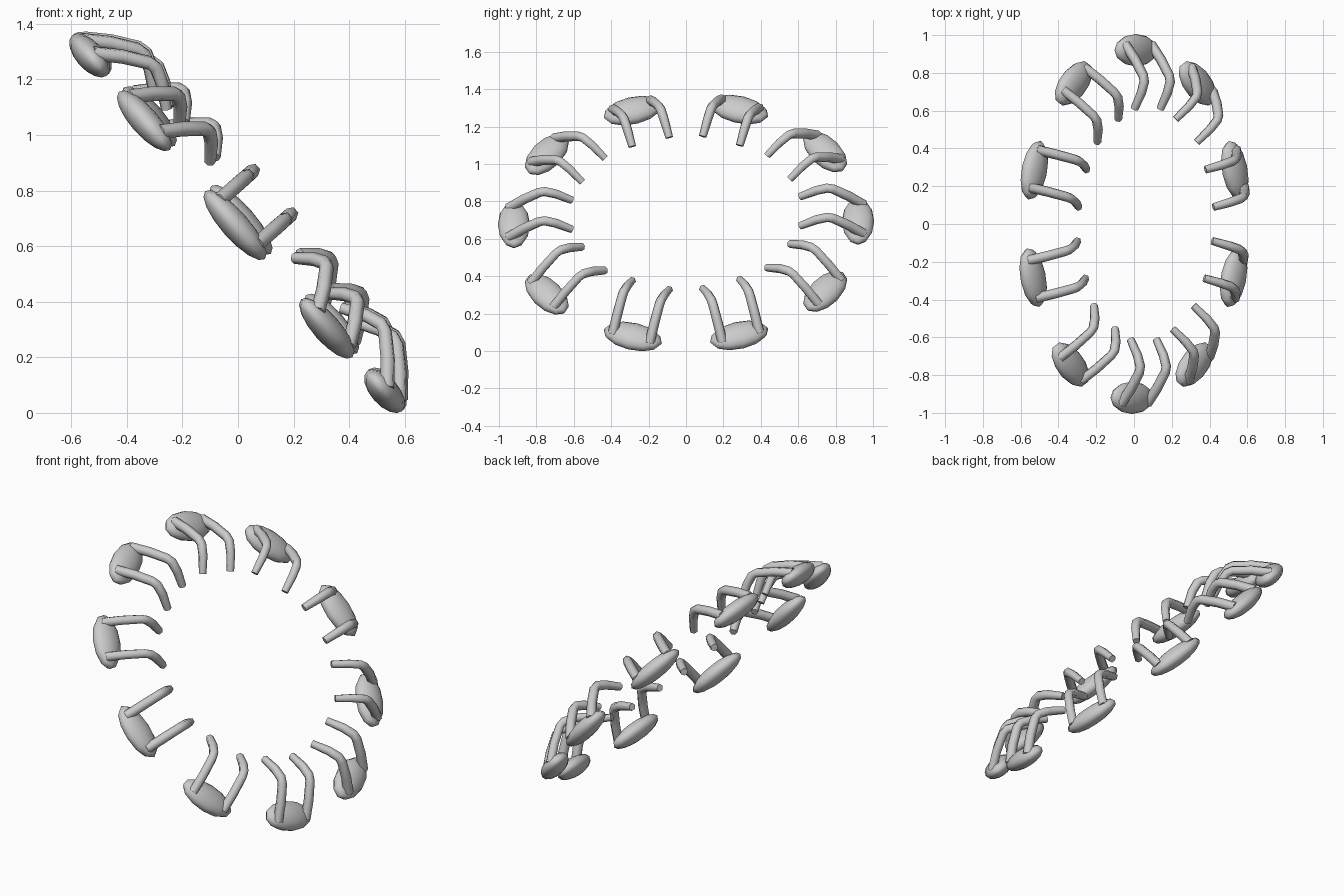
import bpy, bmesh, math
from mathutils import Vector, Matrix

if "Cube" in bpy.data.objects:
    bpy.data.objects.remove(bpy.data.objects["Cube"])

COUNT = 10
RU, RY = 0.845, 0.92                      # ring radii along the slope and along y
U = Vector((-0.66, 0, 0.751)).normalized()  # uphill direction of the ring plane
N = Vector((U.z, 0, -U.x))                # ring plane normal
Y = Vector((0, 1, 0.0))
CENTRE = Vector((0, 0, 0.685))


def body_mesh():
    # flattened pebble, long axis along the ring tangent (local y)
    bm = bmesh.new()
    bmesh.ops.create_uvsphere(bm, u_segments=12, v_segments=8, radius=1)
    bmesh.ops.scale(bm, vec=(0.086, 0.163, 0.05), verts=bm.verts)
    me = bpy.data.meshes.new("body")
    bm.to_mesh(me)
    bm.free()
    me.shade_smooth()
    return me


def leg_mesh():
    # bent six-sided tube: local x points inward, z along the ring normal
    path = [(-0.03, 0.015), (0.05, 0.085), (0.135, 0.143), (0.165, 0.15),
            (0.225, 0.13), (0.31, 0.08)]
    radii = [0.027, 0.027, 0.026, 0.026, 0.025, 0.021]
    bm = bmesh.new()
    rings = []
    for i, (x, z) in enumerate(path):
        a, b = path[max(i - 1, 0)], path[min(i + 1, len(path) - 1)]
        d = Vector((b[0] - a[0], 0, b[1] - a[1])).normalized()
        side, up = Vector((0, 1, 0)), Vector((-d.z, 0, d.x))
        ring = []
        for k in range(6):
            t = k * math.tau / 6
            ring.append(bm.verts.new(Vector((x, 0, z)) + radii[i] *
                                     (side * math.cos(t) + up * math.sin(t))))
        rings.append(ring)
    for r0, r1 in zip(rings, rings[1:]):
        for k in range(6):
            bm.faces.new((r0[k], r0[(k + 1) % 6], r1[(k + 1) % 6], r1[k]))
    bm.faces.new(rings[0])
    bm.faces.new(rings[-1])
    bmesh.ops.recalc_face_normals(bm, faces=bm.faces)
    me = bpy.data.meshes.new("leg")
    bm.to_mesh(me)
    bm.free()
    me.shade_smooth()
    me.set_sharp_from_angle(angle=math.radians(62))
    return me


def add(name, mesh, matrix):
    ob = bpy.data.objects.new(name, mesh)
    bpy.context.collection.objects.link(ob)
    ob.matrix_world = matrix


body, leg = body_mesh(), leg_mesh()

# ten identical clips around the tilted ring, legs pointing inward
for i in range(COUNT):
    t = math.tau * (i + 0.5) / COUNT
    c, s = math.cos(t), math.sin(t)
    pos = CENTRE + U * RU * c + Y * RY * s + N * 0.014 * s
    inward, tangent = -(U * c + Y * s), Y * c - U * s
    frame = Matrix((inward, tangent, N)).transposed().to_4x4()
    frame.translation = pos
    add(f"clip_body_{i}", body, frame)
    for side, off in (("a", -0.104), ("b", 0.104)):
        add(f"clip_leg_{side}_{i}", leg, frame @ Matrix.Translation((0, off, 0)))
